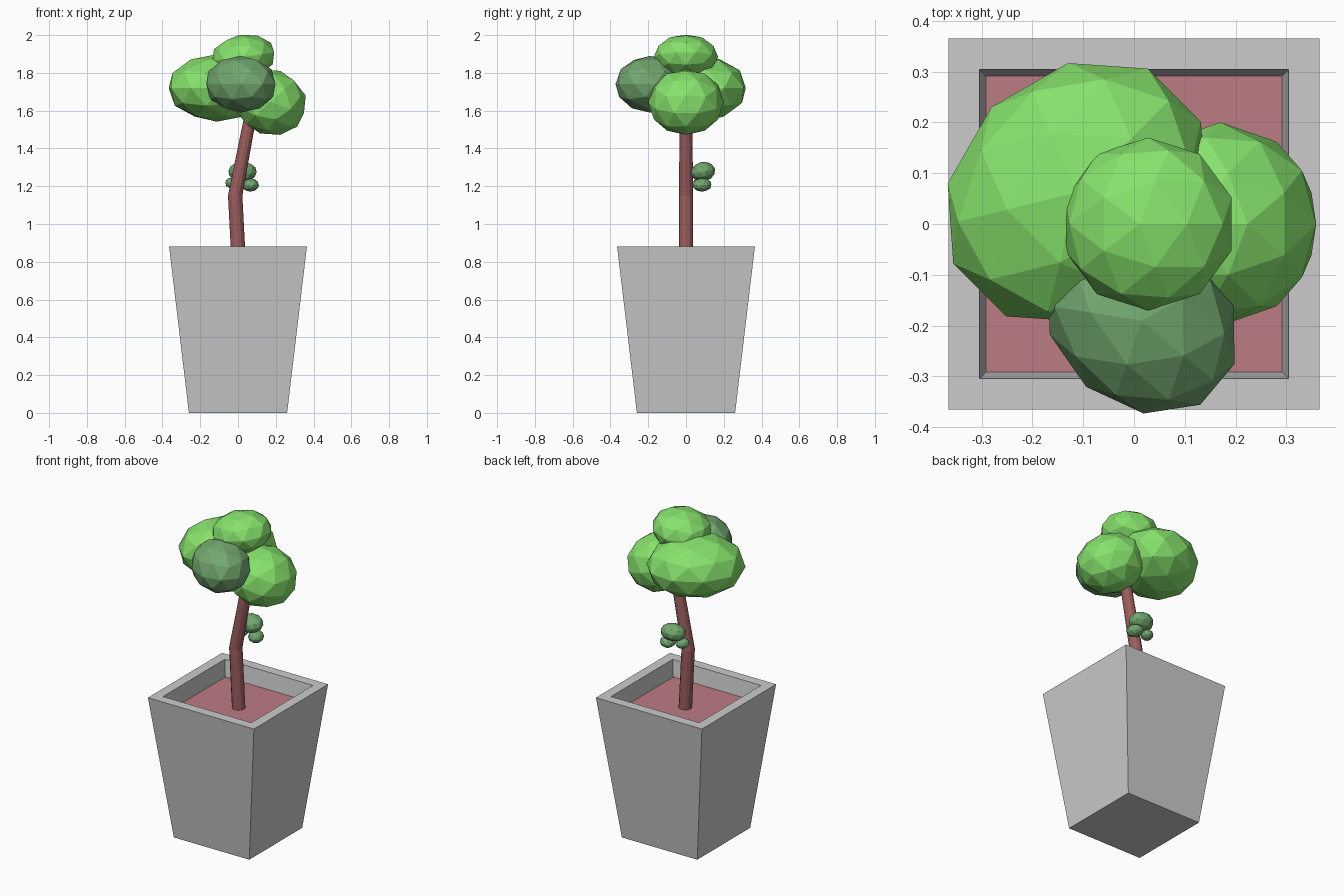
import bpy, bmesh
from math import radians, cos, sin, pi
from mathutils import Vector

if "Cube" in bpy.data.objects:
    bpy.data.objects.remove(bpy.data.objects["Cube"])


def paint(obj, name, color):
    mat = bpy.data.materials.get(name) or bpy.data.materials.new(name)
    mat.diffuse_color = (*color, 1)
    mat.use_nodes = True
    mat.node_tree.nodes["Principled BSDF"].inputs["Base Color"].default_value = mat.diffuse_color
    obj.data.materials.append(mat)


def loft(name, rings, cap_start=True, cap_end=True):
    """Skin a list of equal-length closed rings."""
    bm = bmesh.new()
    loops = [[bm.verts.new(p) for p in ring] for ring in rings]
    n = len(loops[0])
    for a, b in zip(loops, loops[1:]):
        for i in range(n):
            j = (i + 1) % n
            bm.faces.new((a[i], a[j], b[j], b[i]))
    if cap_start:
        bm.faces.new(loops[0][::-1])
    if cap_end:
        bm.faces.new(loops[-1])
    bmesh.ops.recalc_face_normals(bm, faces=bm.faces)
    mesh = bpy.data.meshes.new(name)
    bm.to_mesh(mesh)
    bm.free()
    obj = bpy.data.objects.new(name, mesh)
    bpy.context.collection.objects.link(obj)
    return obj


def square(h, z):
    return [(-h, -h, z), (h, -h, z), (h, h, z), (-h, h, z)]


def blob(name, loc, radii, rot, mat, color):
    """Low-poly leaf clump: a stretched, tilted icosphere."""
    bpy.ops.mesh.primitive_ico_sphere_add(
        subdivisions=2, radius=1, location=loc,
        rotation=[radians(a) for a in rot])
    obj = bpy.context.object
    obj.name = name
    obj.scale = radii
    paint(obj, mat, color)


# Tapered square pot with a hollow rim
SOIL_Z = 0.78
loft("pot", [square(0.26, 0), square(0.365, 0.882),
             square(0.304, 0.882), square(0.291, SOIL_Z - 0.005)])

# Soil
bpy.ops.mesh.primitive_plane_add(size=0.584, location=(0, 0, SOIL_Z))
soil = bpy.context.object
soil.name = "soil"
paint(soil, "soil_red", (0.5, 0.2, 0.23))

# Bent trunk: x, z and radius at each ring
SIDES = 12
path = [(0.005, 0.77, 0.038), (-0.015, 1.15, 0.038), (0.075, 1.62, 0.032)]
rings = [[Vector((x + r * cos(2 * pi * i / SIDES), r * sin(2 * pi * i / SIDES), z))
          for i in range(SIDES)] for x, z, r in path]
trunk = loft("trunk", rings)
paint(trunk, "bark", (0.33, 0.11, 0.11))

# Crown clumps
GREEN = ("leaf_green", (0.24, 0.76, 0.15))
DARK = ("leaf_dark", (0.17, 0.39, 0.16))
blob("crown_top", (0.028, 0, 1.885), (0.174, 0.17, 0.118), (0, -8, 0), *GREEN)
blob("crown_right", (0.17, 0, 1.645), (0.198, 0.2, 0.174), (0, -18, 180), *GREEN)
blob("crown_back_left", (-0.112, 0.062, 1.72), (0.285, 0.238, 0.178), (0, 0, 45), *GREEN)
blob("crown_front", (0.015, -0.19, 1.74), (0.205, 0.17, 0.15), (0, 0, -40), *DARK)

# Small side sprig behind the trunk
blob("sprig_upper", (0.024, 0.09, 1.277), (0.077, 0.066, 0.052), (12, 0, 0), *DARK)
blob("sprig_lower_right", (0.065, 0.085, 1.207), (0.045, 0.052, 0.036), (0, 0, 20), *DARK)
blob("sprig_lower_left", (-0.03, 0.078, 1.217), (0.036, 0.042, 0.03), (0, 0, -30), *DARK)
